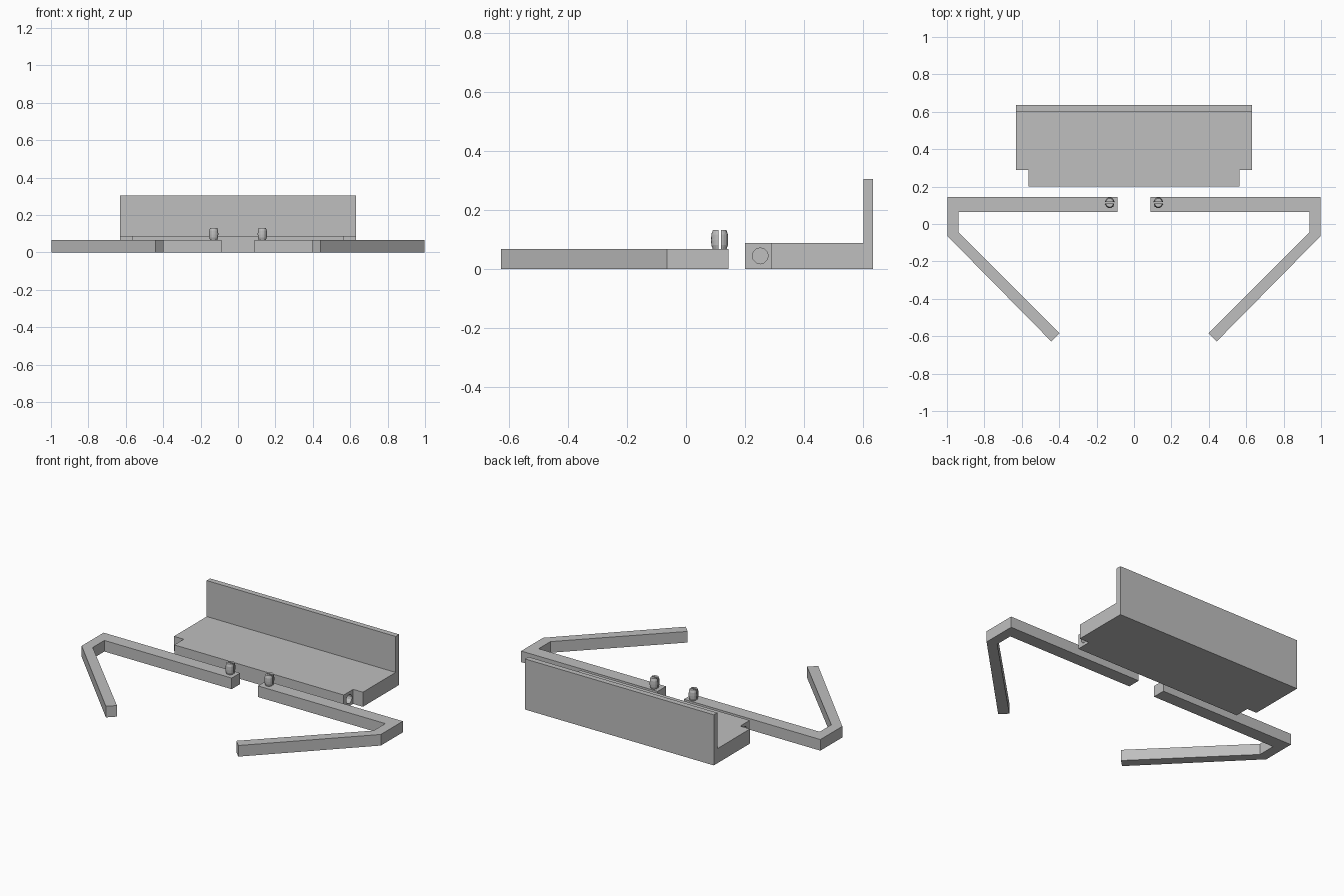
import bpy, bmesh, math
from mathutils import Matrix, Vector

if "Cube" in bpy.data.objects:
    bpy.data.objects.remove(bpy.data.objects["Cube"])

grey = bpy.data.materials.new("plain grey")
grey.diffuse_color = (0.52, 0.52, 0.52, 1)
grey.use_nodes = True
grey.node_tree.nodes["Principled BSDF"].inputs["Base Color"].default_value = grey.diffuse_color


def finish(bm, name):
    bmesh.ops.recalc_face_normals(bm, faces=bm.faces)
    mesh = bpy.data.meshes.new(name)
    bm.to_mesh(mesh)
    bm.free()
    mesh.materials.append(grey)
    ob = bpy.data.objects.new(name, mesh)
    bpy.context.collection.objects.link(ob)
    return ob


def prism(name, outline, z0, z1):
    bm = bmesh.new()
    face = bm.faces.new([bm.verts.new((x, y, z0)) for x, y in outline])
    ext = bmesh.ops.extrude_face_region(bm, geom=[face])
    verts = [v for v in ext["geom"] if isinstance(v, bmesh.types.BMVert)]
    bmesh.ops.translate(bm, verts=verts, vec=(0, 0, z1 - z0))
    return finish(bm, name)


def cut(target, cutter):
    mod = target.modifiers.new("cut", 'BOOLEAN')
    mod.operation = 'DIFFERENCE'
    mod.solver = 'EXACT'
    mod.object = cutter
    bpy.context.view_layer.objects.active = target
    bpy.ops.object.modifier_apply(modifier=mod.name)
    bpy.data.objects.remove(cutter)


# Bracket: stepped base plate with an upright back wall
half = [(0.565, 0.20), (0.565, 0.29), (0.63, 0.29), (0.63, 0.635)]
outline = half + [(-x, y) for x, y in reversed(half)]
bracket = prism("bracket", outline, 0, 0.305)
space = [(-0.8, 0.1), (0.8, 0.1), (0.8, 0.602), (-0.8, 0.602)]
cut(bracket, prism("space_cutter", space, 0.088, 0.5))

# Blind pivot holes in the ends of the front step
for s in (-1, 1):
    bm = bmesh.new()
    bmesh.ops.create_cone(
        bm, cap_ends=True, segments=12, radius1=0.027, radius2=0.027, depth=0.12,
        matrix=Matrix.Translation((s * 0.565, 0.252, 0.044)) @ Matrix.Rotation(math.pi / 2, 4, 'Y'))
    cut(bracket, finish(bm, "hole_cutter"))

# Bent arms
arm = [(0.088, 0.065), (0.088, 0.145), (0.998, 0.145), (0.998, -0.064),
       (0.442, -0.628), (0.398, -0.585), (0.937, -0.046), (0.937, 0.065)]

# Split snap peg: barrel profile as (radius, height)
barrel = [(0.023, 0.066), (0.028, 0.080), (0.029, 0.097), (0.028, 0.117), (0.023, 0.131)]
PEG_X, PEG_Y, GAP, STEPS = 0.130, 0.114, 0.004, 8

for s, side in ((-1, "left"), (1, "right")):
    prism(side + "_arm", [(s * x, y) for x, y in arm], 0, 0.067)
    for d, end in ((-1, "front"), (1, "back")):
        bm = bmesh.new()
        rings = []
        for r, z in barrel:
            ring = []
            for i in range(STEPS + 1):
                a = math.pi * i / STEPS
                x = s * PEG_X + 0.85 * r * math.cos(a)
                y = PEG_Y + d * (GAP + (r - GAP) * math.sin(a))
                ring.append(bm.verts.new(Vector((x, y, z))))
            rings.append(ring)
        n = STEPS + 1
        for lo, hi in zip(rings, rings[1:]):
            for i in range(n):
                j = (i + 1) % n
                bm.faces.new((lo[i], lo[j], hi[j], hi[i]))
        bm.faces.new(rings[0])
        bm.faces.new(rings[-1])
        finish(bm, f"{side}_peg_{end}_half")
